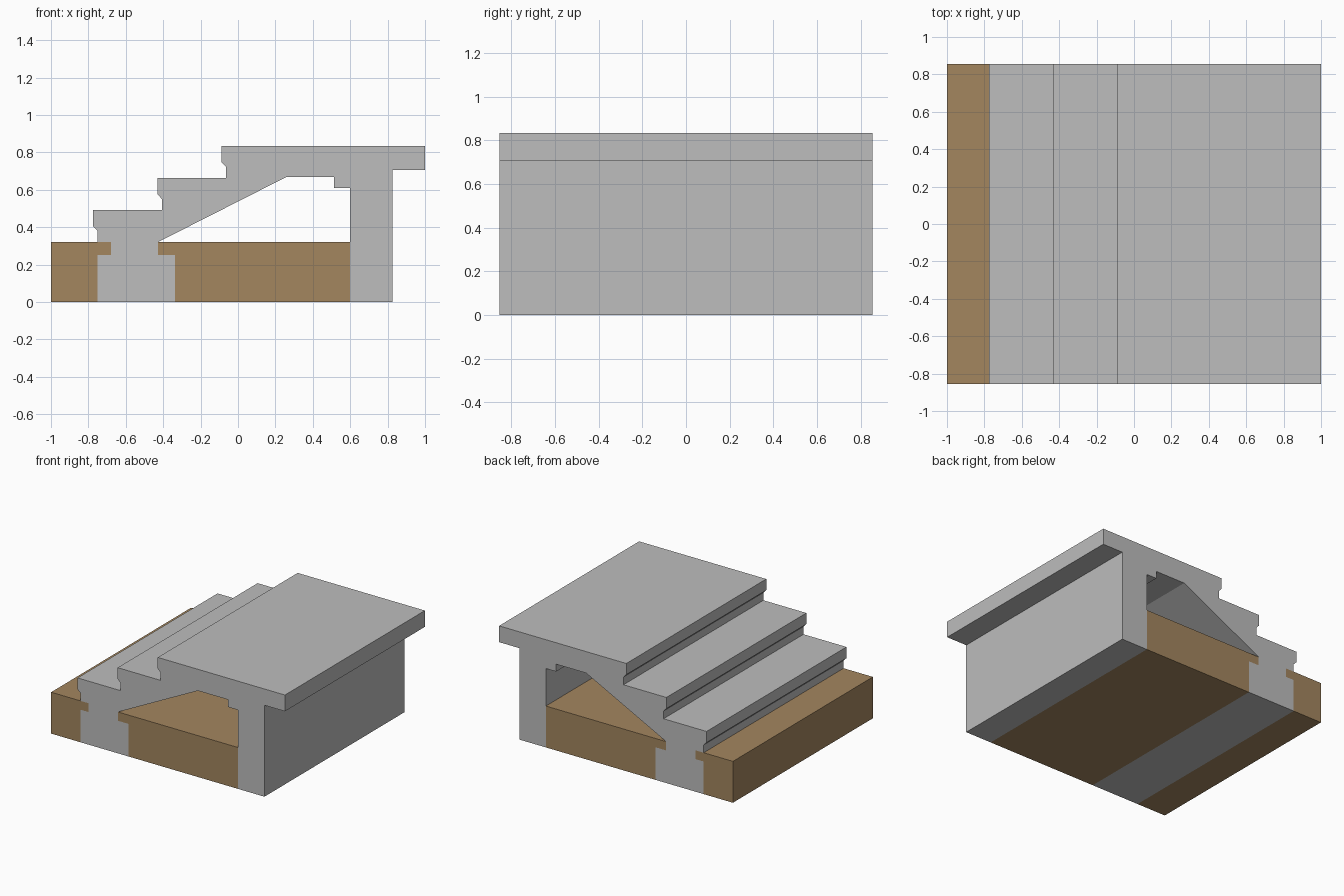
import bpy, bmesh

if "Cube" in bpy.data.objects:
    bpy.data.objects.remove(bpy.data.objects["Cube"])

HALF_DEPTH = 0.855


def material(name, rgb):
    m = bpy.data.materials.new(name)
    m.diffuse_color = (*rgb, 1.0)
    m.use_nodes = True
    m.node_tree.nodes["Principled BSDF"].inputs["Base Color"].default_value = m.diffuse_color
    return m


concrete = material("concrete grey", (0.51, 0.51, 0.51))
soil = material("soil brown", (0.366, 0.238, 0.114))


def extrude_profile(name, profile, mat):
    """Extrude an x-z outline through the full depth along y."""
    bm = bmesh.new()
    face = bm.faces.new([bm.verts.new((x, -HALF_DEPTH, z)) for x, z in profile])
    ext = bmesh.ops.extrude_face_region(bm, geom=[face], use_keep_orig=True)
    moved = [v for v in ext["geom"] if isinstance(v, bmesh.types.BMVert)]
    bmesh.ops.translate(bm, verts=moved, vec=(0, 2 * HALF_DEPTH, 0))
    bmesh.ops.recalc_face_normals(bm, faces=bm.faces)
    mesh = bpy.data.meshes.new(name)
    bm.to_mesh(mesh)
    bm.free()
    mesh.materials.append(mat)
    obj = bpy.data.objects.new(name, mesh)
    bpy.context.collection.objects.link(obj)
    return obj


GROUND = 0.32       # soil surface
FOOT = 0.252        # top of the wide footing
RISE = 0.171        # step height
RUN = 0.343         # step depth

# Footing and neck below the lowest step
outline = [(-0.428, GROUND), (-0.428, FOOT), (-0.338, FOOT), (-0.338, 0),
           (-0.75, 0), (-0.75, FOOT), (-0.68, FOOT), (-0.68, GROUND)]

# Three steps, each with a chamfered overhanging nose
for i in range(3):
    x, z = -0.774 + i * RUN, GROUND + i * RISE
    outline += [(x + 0.024, z), (x + 0.024, z + 0.06),
                (x, z + 0.085), (x, z + RISE)]

# Landing slab, rear wall, ledge and sloped underside
outline += [(1.0, 0.833), (1.0, 0.707), (0.825, 0.707), (0.825, 0),
            (0.6, 0), (0.6, 0.61), (0.512, 0.61), (0.512, 0.667),
            (0.256, 0.667)]
extrude_profile("concrete_stairs", outline, concrete)

# Soil in front of the footing
extrude_profile("front_soil", [(-1, 0), (-0.75, 0), (-0.75, FOOT), (-0.68, FOOT),
                               (-0.68, GROUND), (-1, GROUND)], soil)

# Soil under the stairs, between footing and rear wall
extrude_profile("under_stair_soil", [(-0.338, 0), (0.6, 0), (0.6, GROUND),
                                     (-0.428, GROUND), (-0.428, FOOT),
                                     (-0.338, FOOT)], soil)
